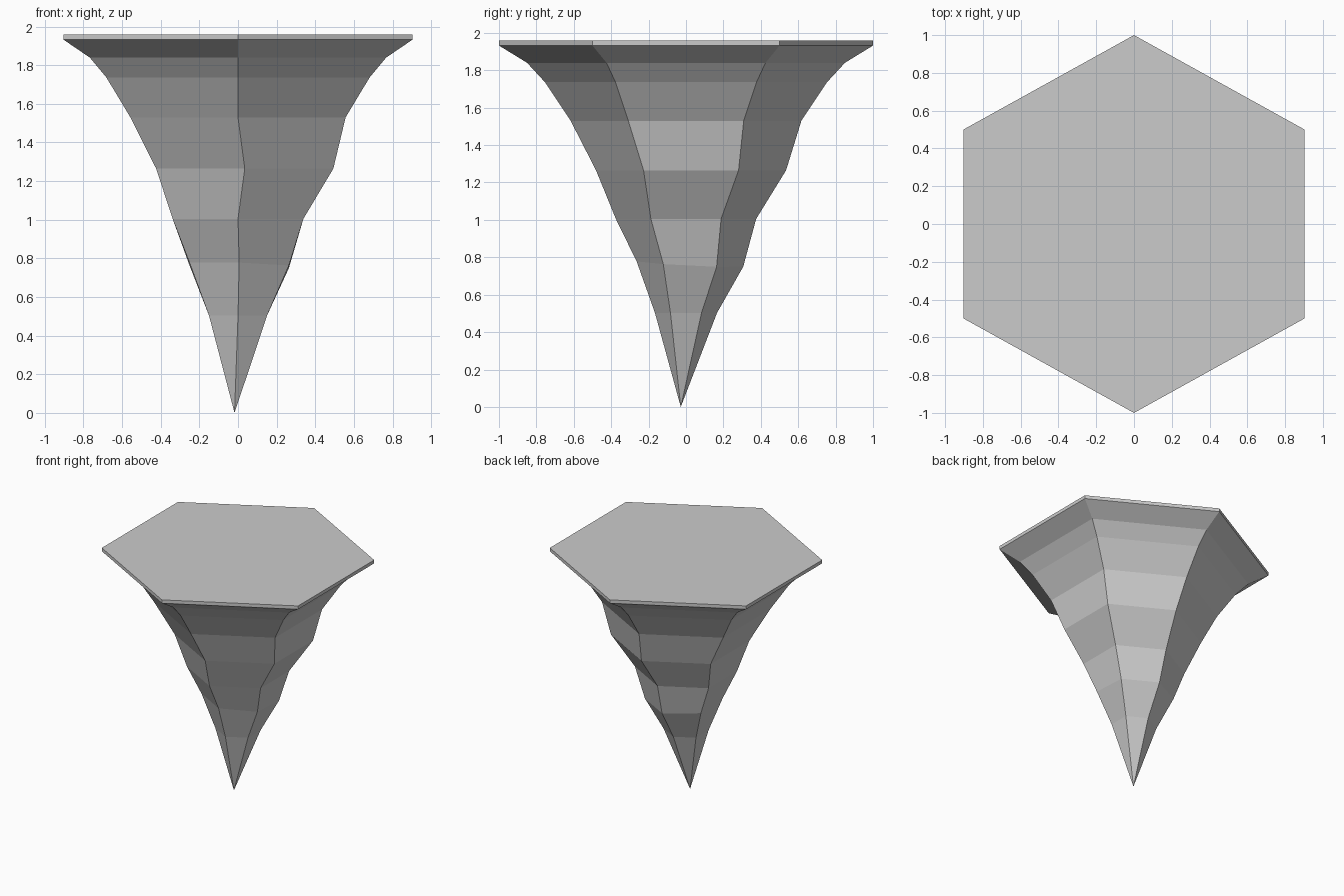
import bpy
import bmesh
from math import sin, cos, pi

cube = bpy.data.objects.get("Cube")
if cube:
    bpy.data.objects.remove(cube, do_unlink=True)

stone = bpy.data.materials.new("pale grey stone")
stone.use_nodes = True
GREY = (0.6, 0.6, 0.6, 1)
stone.diffuse_color = GREY
stone.node_tree.nodes["Principled BSDF"].inputs["Base Color"].default_value = GREY

STRETCH = 0.903 / cos(pi / 6)  # hexagon slightly widened along x


def hexagon(bm, z, radius, cx=0, cy=0, tilt_x=0, tilt_y=0):
    ring = []
    for i in range(6):
        a = pi / 2 + i * pi / 3
        dx, dy = STRETCH * radius * cos(a), radius * sin(a)
        ring.append(bm.verts.new((cx + dx, cy + dy, z + tilt_x * dx + tilt_y * dy)))
    return ring


def bridge(bm, lower, upper):
    for i in range(6):
        j = (i + 1) % 6
        bm.faces.new((lower[i], lower[j], upper[j], upper[i]))


def finish(bm, name):
    bmesh.ops.recalc_face_normals(bm, faces=bm.faces)
    mesh = bpy.data.meshes.new(name)
    bm.to_mesh(mesh)
    bm.free()
    mesh.materials.append(stone)
    obj = bpy.data.objects.new(name, mesh)
    bpy.context.collection.objects.link(obj)


# Flat top slab
bm = bmesh.new()
low, high = hexagon(bm, 1.932, 1), hexagon(bm, 1.96, 1)
bridge(bm, low, high)
bm.faces.new(low)
bm.faces.new(high)
finish(bm, "top_slab")

# Flared hanging spike: height, radius, centre x and y, tilt x and y
RINGS = [
    (1.932, 1.0),
    (1.84, 0.85),
    (1.737, 0.755),
    (1.53, 0.617),
    (1.265, 0.508, 0.035, 0.027),
    (1.005, 0.375),
    (0.764, 0.285, 0.006, 0.021, -0.03, -0.05),
    (0.503, 0.166),
]
bm = bmesh.new()
rings = [hexagon(bm, *r) for r in RINGS]
for upper, lower in zip(rings, rings[1:]):
    bridge(bm, lower, upper)
tip = bm.verts.new((-0.018, -0.028, 0))
for i in range(6):
    bm.faces.new((tip, rings[-1][(i + 1) % 6], rings[-1][i]))
bm.faces.new(rings[0])
finish(bm, "hanging_spike")
